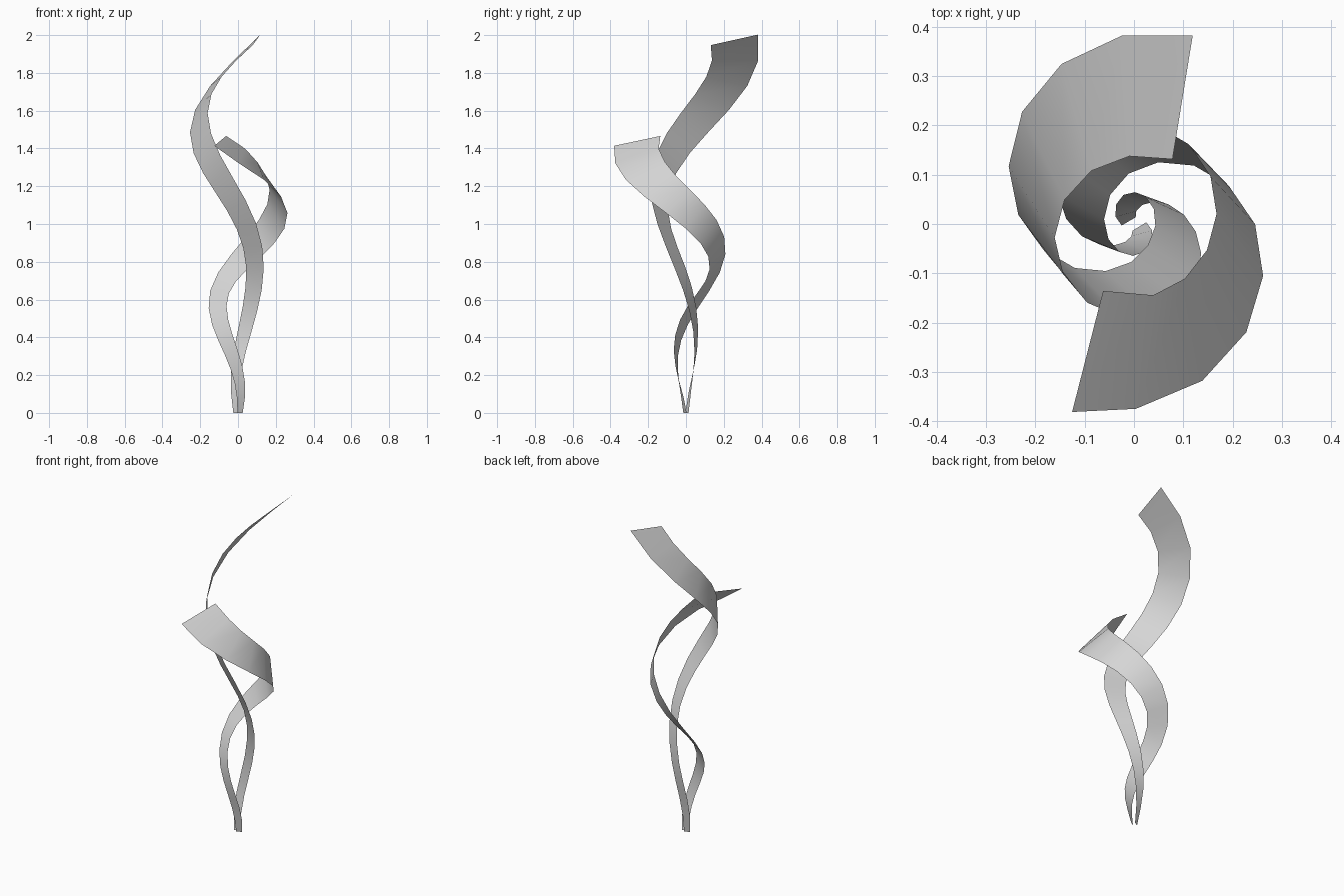
import bpy, math
from mathutils import Vector

if "Cube" in bpy.data.objects:
    bpy.data.objects.remove(bpy.data.objects["Cube"], do_unlink=True)

STEPS = 18
TURN = math.radians(24.7)
WIDTH = [.26, .215, .17, .13, .098, .065, .033]

grey = bpy.data.materials.new("light_grey")
grey.use_nodes = True
colour = (0.67, 0.67, 0.67, 1)
grey.diffuse_color = colour
grey.node_tree.nodes["Principled BSDF"].inputs["Base Color"].default_value = colour


def smooth_value(knots, t):
    """Smooth curve through evenly spaced knots, t from 0 to 1."""
    n = len(knots) - 1
    k = min(int(t * n), n - 1)
    f = t * n - k
    b, c = knots[k], knots[k + 1]
    a = knots[k - 1] if k else 2 * b - c
    d = knots[k + 2] if k + 2 <= n else 2 * c - b
    return b + f * (c - a + f * (2 * a - 5 * b + 4 * c - d + f * (3 * (b - c) + d - a))) / 2


def ribbon(name, height, start, radius, twist, end_skew):
    """Tapered strip winding down a cone, rolling over as it goes."""
    verts, faces = [], []
    drop = height / STEPS
    for i in range(STEPS + 1):
        t = i / STEPS
        angle = math.radians(start) + TURN * i
        r = smooth_value(radius, t)
        out = Vector((math.cos(angle), math.sin(angle), 0))
        along = Vector((-out.y, out.x, 0))
        across = (-drop * along - Vector((0, 0, r * TURN))).normalized()
        roll = math.radians(smooth_value(twist, t))
        half = (out * math.cos(roll) + across * math.sin(roll)) * smooth_value(WIDTH, t) / 2
        if i == 0:
            half += along * end_skew
        if i == STEPS:
            half.z = 0
        centre = out * r + Vector((0, 0, height - drop * i))
        verts += [centre + half, centre - half]
        if i:
            n = 2 * i
            faces.append((n - 2, n, n + 1, n - 1))
    mesh = bpy.data.meshes.new(name)
    mesh.from_pydata(verts, [], faces)
    mesh.materials.append(grey)
    for p in mesh.polygons:
        p.use_smooth = True
    obj = bpy.data.objects.new(name, mesh)
    bpy.context.collection.objects.link(obj)


# Two strips on opposite sides of the axis
ribbon("tall_ribbon", 1.975, 69, [.275, .23, .175, .123, .083, .053, .012],
       [-17, 35, 88, 145, 215, 272, 303], 0)
ribbon("short_ribbon", 1.44, 250, [.275, .232, .193, .152, .095, .05, .012],
       [14, 41, 86, 145, 215, 272, 303], .03)
